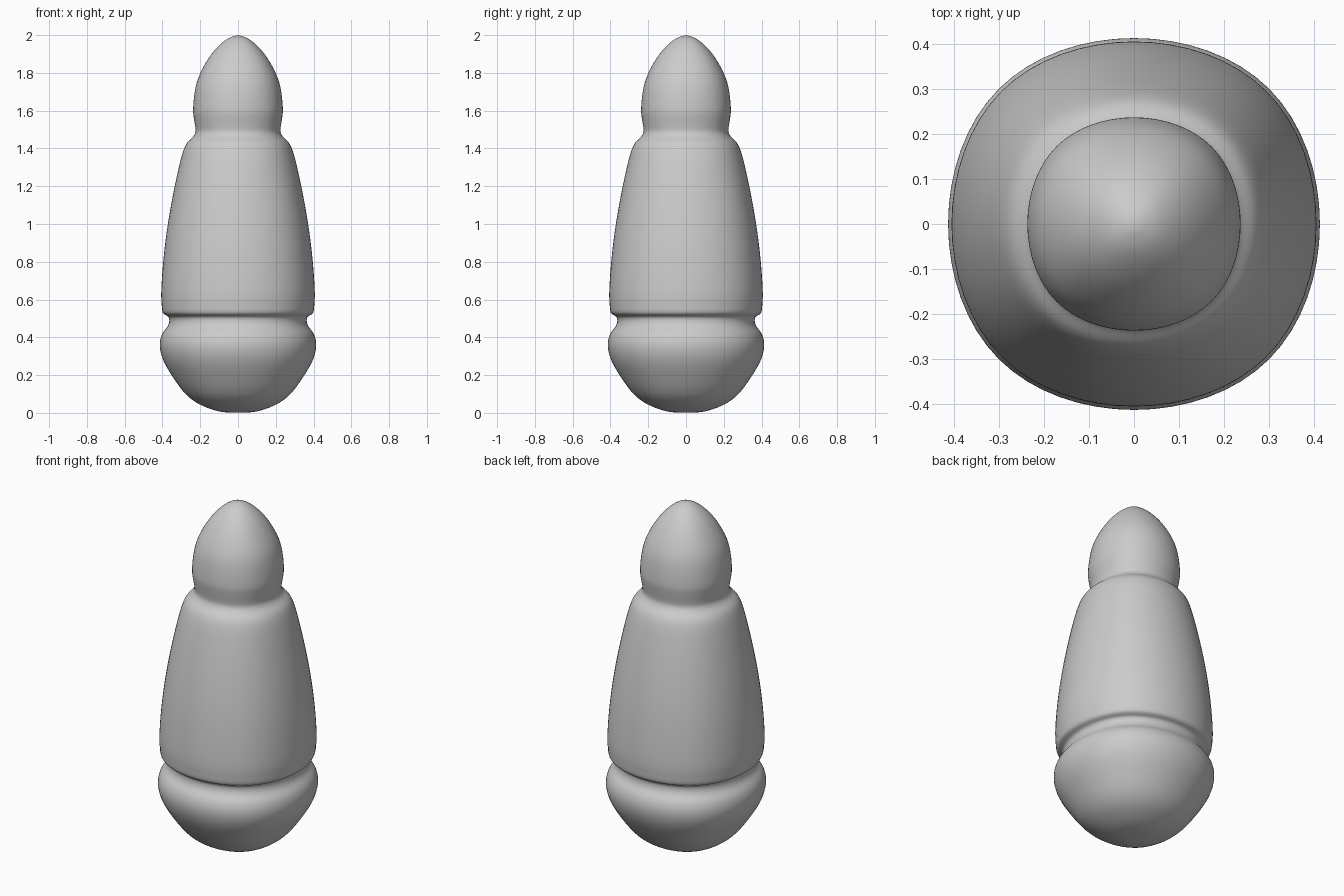
import bpy, bmesh
from mathutils import Vector

if "Cube" in bpy.data.objects:
    bpy.data.objects.remove(bpy.data.objects["Cube"])

# Side profile (radius, height), bottom to top
profile = [(.02, .001), (.09, .006), (.17, .03), (.265, .088), (.345, .19),
           (.396, .28), (.414, .36), (.40, .42), (.375, .455), (.364, .487),
           (.372, .511), (.396, .528), (.404, .57), (.406, .65), (.393, .83),
           (.368, 1.02), (.335, 1.2), (.298, 1.36), (.269, 1.43), (.242, 1.458),
           (.226, 1.485), (.227, 1.52), (.235, 1.57), (.237, 1.62), (.227, 1.71),
           (.199, 1.80), (.140, 1.90), (.075, 1.967), (.035, 1.99), (.012, 1.998)]
target = [Vector(p) for p in profile]

# Cage points whose smoothed curve passes through the profile
cage = [p.copy() for p in target]
for _ in range(25):
    fit = [(cage[i - 1] + 4 * cage[i] + cage[i + 1]) / 6 for i in range(1, len(cage) - 1)]
    for i, f in enumerate(fit, 1):
        cage[i] += target[i] - f

# Body: stacked square rings, rounded by subdivision
bm = bmesh.new()
rings = []
for r, z in cage:
    a = r / 0.9167
    rings.append([bm.verts.new((sx * a, sy * a, z))
                  for sx, sy in ((-1, -1), (1, -1), (1, 1), (-1, 1))])
for lo, hi in zip(rings, rings[1:]):
    for k in range(4):
        n = (k + 1) % 4
        bm.faces.new((lo[k], lo[n], hi[n], hi[k]))
bm.faces.new(rings[0][::-1])
bm.faces.new(rings[-1])
for f in bm.faces:
    f.smooth = True

mesh = bpy.data.meshes.new("rounded_body")
bm.to_mesh(mesh)
bm.free()
body = bpy.data.objects.new("rounded_body", mesh)
bpy.context.collection.objects.link(body)
sub = body.modifiers.new("smooth", 'SUBSURF')
sub.levels = sub.render_levels = 4
